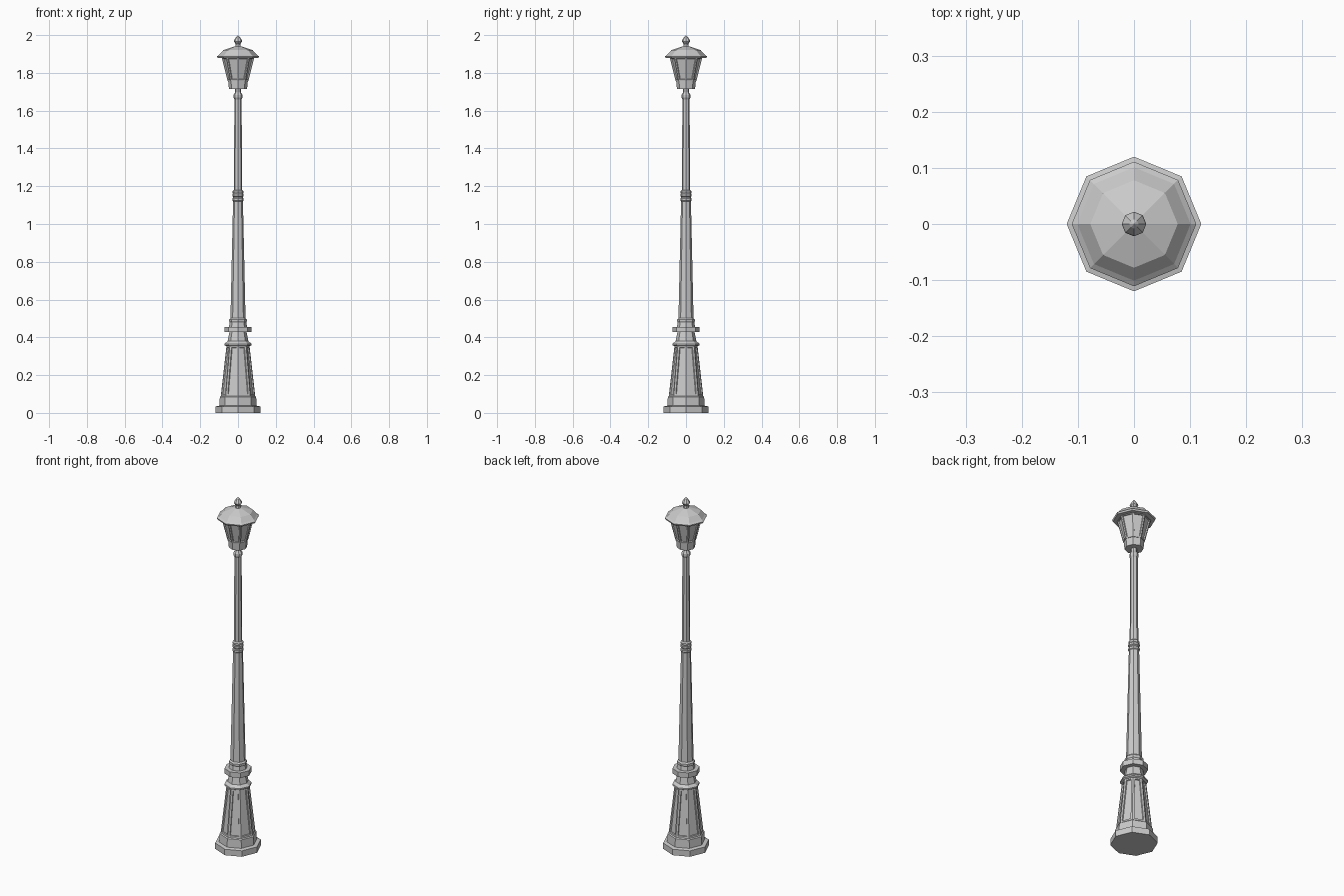
import bpy, bmesh, math

if "Cube" in bpy.data.objects:
    bpy.data.objects.remove(bpy.data.objects["Cube"])

SIDES = 8  # octagonal throughout, corners on the x and y axes


def lathe(name, profile, panel_band=None, inset=0.01, depth=0.006):
    """Octagonal solid from (radius, z) points; optionally recess panels in one band."""
    bm = bmesh.new()
    rings = []
    for r, z in profile:
        if r == 0:
            rings.append([bm.verts.new((0, 0, z))] * SIDES)
        else:
            rings.append([bm.verts.new((r * math.cos(2 * math.pi * i / SIDES),
                                        r * math.sin(2 * math.pi * i / SIDES), z))
                          for i in range(SIDES)])
    panels = []
    for b in range(len(rings) - 1):
        lo, hi = rings[b], rings[b + 1]
        for i in range(SIDES):
            j = (i + 1) % SIDES
            corners = list(dict.fromkeys([lo[i], lo[j], hi[j], hi[i]]))
            face = bm.faces.new(corners)
            if b == panel_band:
                panels.append(face)
    # end caps
    if profile[0][0] > 0:
        bm.faces.new(rings[0][::-1])
    if profile[-1][0] > 0:
        bm.faces.new(rings[-1])
    bm.normal_update()
    if panels:
        inner = panels
        bmesh.ops.inset_individual(bm, faces=inner, thickness=inset, use_even_offset=True)
        bmesh.ops.inset_individual(bm, faces=inner, thickness=0.002, depth=-depth,
                                   use_even_offset=True)
    bmesh.ops.recalc_face_normals(bm, faces=bm.faces[:])
    mesh = bpy.data.meshes.new(name)
    bm.to_mesh(mesh)
    bm.free()
    obj = bpy.data.objects.new(name, mesh)
    bpy.context.collection.objects.link(obj)
    return obj


# Foot plinth
lathe("plinth", [(0.12, 0), (0.12, 0.034), (0.099, 0.038), (0.096, 0.085), (0.09, 0.09)])

# Tapered pedestal with recessed panels
lathe("pedestal", [(0.091, 0.09), (0.061, 0.355)], panel_band=0, inset=0.01)

# Moulding and neck above the pedestal
lathe("pedestal_moulding", [(0.062, 0.353), (0.071, 0.358), (0.071, 0.366),
                            (0.062, 0.374), (0.055, 0.38), (0.045, 0.428)])
lathe("pedestal_collar", [(0.071, 0.427), (0.071, 0.456)])
lathe("shaft_socket", [(0.048, 0.456), (0.044, 0.48), (0.047, 0.484),
                       (0.047, 0.494), (0.04, 0.502)])

# Lower and upper shafts
lathe("lower_shaft", [(0.04, 0.5), (0.026, 1.125)])
lathe("upper_shaft", [(0.022, 1.17), (0.019, 1.665)])

# Rings where the shafts meet
lathe("shaft_joint", [(0.026, 1.12), (0.03, 1.124), (0.03, 1.135), (0.026, 1.14),
                      (0.026, 1.144), (0.03, 1.148), (0.03, 1.158), (0.026, 1.163),
                      (0.029, 1.167), (0.029, 1.174), (0.022, 1.18)])

# Capital under the lantern
lathe("capital", [(0.019, 1.66), (0.024, 1.67), (0.024, 1.683), (0.015, 1.698),
                  (0.015, 1.718)])

# Lantern: base cup, glazed body, roof and finial
lathe("lantern_base", [(0.048, 1.715), (0.052, 1.757)])
lathe("lantern_body", [(0.055, 1.757), (0.086, 1.882)], panel_band=0, inset=0.007)
lathe("lantern_roof", [(0.086, 1.878), (0.107, 1.879), (0.111, 1.888), (0.101, 1.895),
                       (0.078, 1.92), (0.02, 1.94)])
lathe("finial", [(0.015, 1.935), (0.012, 1.953), (0.022, 1.967), (0.02, 1.974),
                 (0.008, 1.992), (0, 2.0)])
